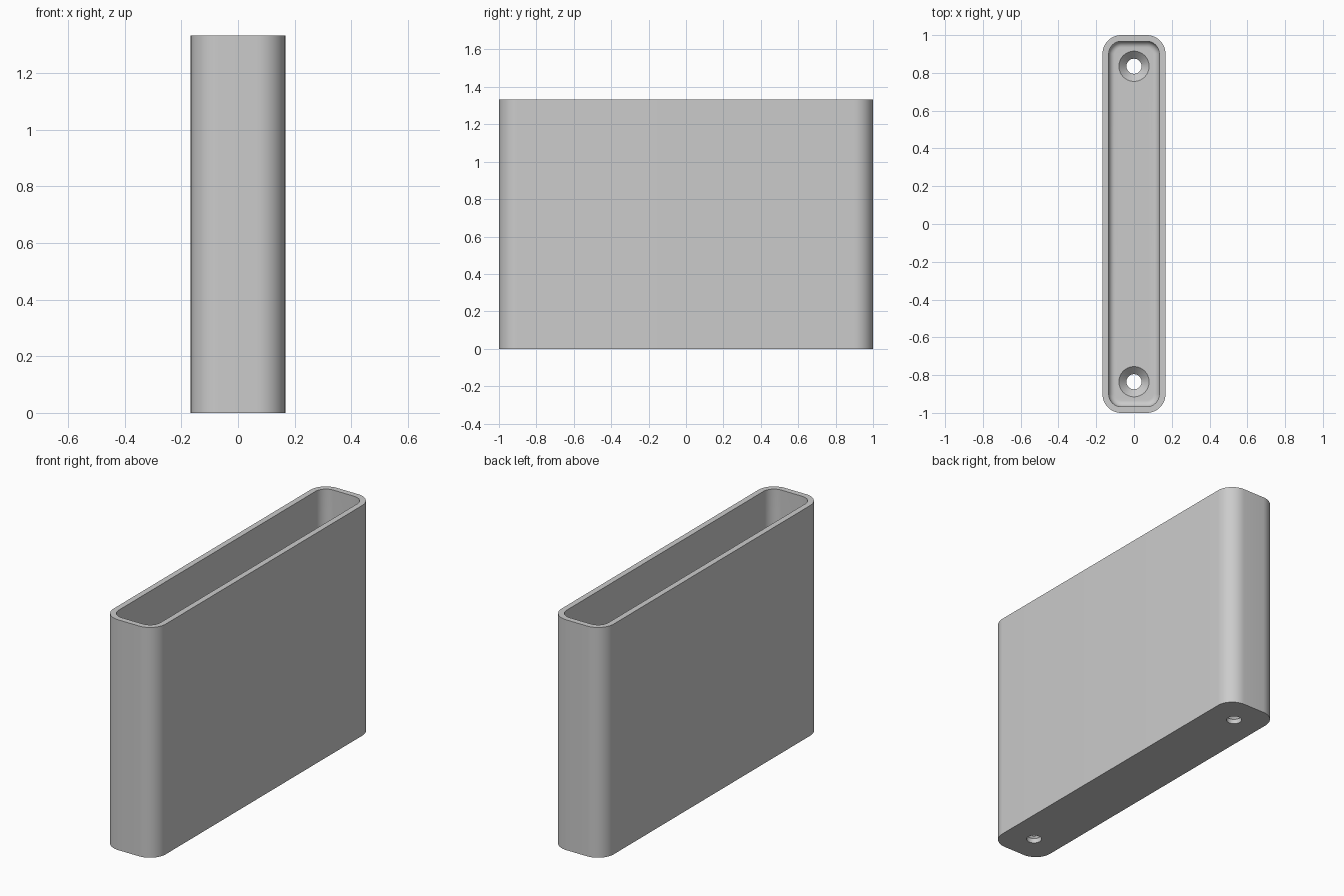
import bpy, bmesh, math

cube = bpy.data.objects.get("Cube")
if cube:
    bpy.data.objects.remove(cube, do_unlink=True)

HALF_X, HALF_Y, HEIGHT = 0.167, 1.0, 1.333
CORNER, WALL, FLOOR, FILLET = 0.1, 0.033, 0.067, 0.033
HOLE_Y, HOLE_R, SINK_R = 0.835, 0.04, 0.08

grey = bpy.data.materials.new("light grey")
grey.use_nodes = True
grey.diffuse_color = (0.6, 0.6, 0.6, 1)
grey.node_tree.nodes["Principled BSDF"].inputs["Base Color"].default_value = (0.6, 0.6, 0.6, 1)


def rounded_ring(bm, inset, z, steps=12):
    """Rounded rectangle, shrunk evenly by inset."""
    r = CORNER - inset
    ring = []
    for quarter, (sx, sy) in enumerate([(1, 1), (-1, 1), (-1, -1), (1, -1)]):
        for i in range(steps + 1):
            a = (quarter + i / steps) * math.pi / 2
            ring.append(bm.verts.new((sx * (HALF_X - CORNER) + r * math.cos(a),
                                      sy * (HALF_Y - CORNER) + r * math.sin(a), z)))
    return ring


def circle_ring(bm, y, radius, z, count=48):
    return [bm.verts.new((radius * math.cos(2 * math.pi * i / count),
                          y + radius * math.sin(2 * math.pi * i / count), z))
            for i in range(count)]


def loft(name, bm, rings):
    """Skin the rings in order and cap both ends."""
    for a, b in zip(rings, rings[1:]):
        for i in range(len(a)):
            j = (i + 1) % len(a)
            bm.faces.new((a[i], a[j], b[j], b[i]))
    bm.faces.new(rings[0])
    bm.faces.new(rings[-1])
    bmesh.ops.recalc_face_normals(bm, faces=bm.faces)
    mesh = bpy.data.meshes.new(name)
    bm.to_mesh(mesh)
    bm.free()
    mesh.materials.append(grey)
    obj = bpy.data.objects.new(name, mesh)
    bpy.context.collection.objects.link(obj)
    return obj


# Open tray: outer wall, rim, inner wall, filleted floor
bm = bmesh.new()
rings = [rounded_ring(bm, 0, 0), rounded_ring(bm, 0, HEIGHT), rounded_ring(bm, WALL, HEIGHT)]
for i in range(9):
    a = i / 8 * math.pi / 2
    rings.append(rounded_ring(bm, WALL + FILLET * (1 - math.cos(a)),
                              FLOOR + FILLET * (1 - math.sin(a))))
holder = loft("holder_body", bm, rings)

# Countersunk screw holes
cutters = []
for side, y in (("front", -HOLE_Y), ("back", HOLE_Y)):
    bm = bmesh.new()
    profile = [(HOLE_R, -0.05), (HOLE_R, FLOOR - (SINK_R - HOLE_R)),
               (SINK_R, FLOOR), (SINK_R, FLOOR + 0.1)]
    cutter = loft(side + "_hole_cutter", bm, [circle_ring(bm, y, r, z) for r, z in profile])
    cutter.hide_render = True
    mod = holder.modifiers.new(side + "_hole", "BOOLEAN")
    mod.operation, mod.solver, mod.object = "DIFFERENCE", "EXACT", cutter
    cutters.append(cutter)

bpy.context.view_layer.objects.active = holder
holder.select_set(True)
for mod in list(holder.modifiers):
    bpy.ops.object.modifier_apply(modifier=mod.name)
for cutter in cutters:
    bpy.data.objects.remove(cutter, do_unlink=True)
bpy.ops.object.shade_smooth_by_angle(angle=math.radians(30))
